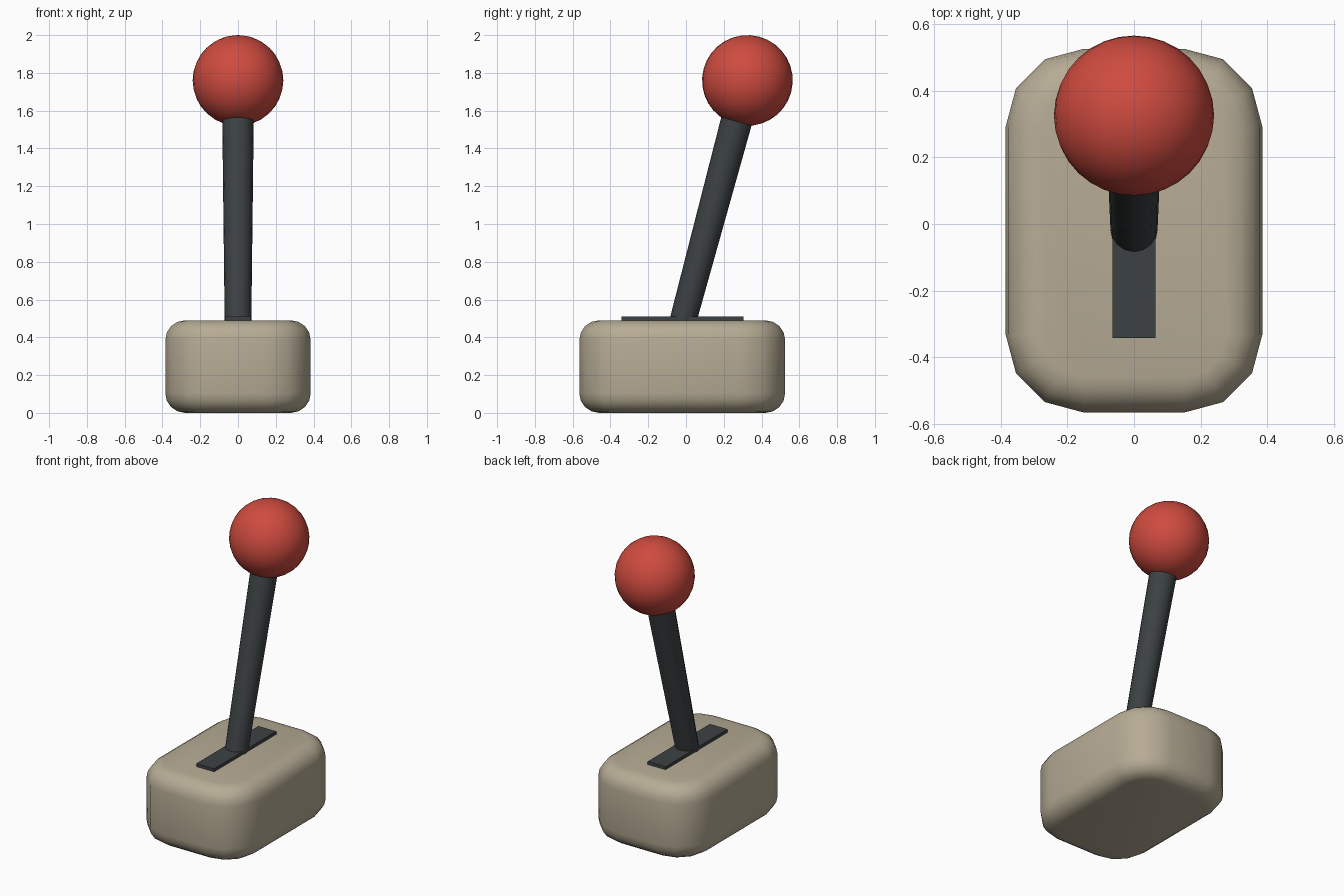
import bpy, bmesh
from math import radians, cos, sin
from mathutils import Vector, Matrix

if "Cube" in bpy.data.objects:
    bpy.data.objects.remove(bpy.data.objects["Cube"])

TILT = radians(15)
BALL = Vector((0, 0.325, 1.76))
AXIS = Vector((0, sin(TILT), cos(TILT)))
ROT = Matrix.Rotation(-TILT, 4, 'X')


def material(name, rgb):
    m = bpy.data.materials.new(name)
    m.diffuse_color = (*rgb, 1)
    m.use_nodes = True
    m.node_tree.nodes["Principled BSDF"].inputs["Base Color"].default_value = m.diffuse_color
    return m


def add(name, bm, mat, smooth=None):
    bmesh.ops.recalc_face_normals(bm, faces=bm.faces)
    me = bpy.data.meshes.new(name)
    bm.to_mesh(me)
    bm.free()
    me.materials.append(mat)
    ob = bpy.data.objects.new(name, me)
    bpy.context.collection.objects.link(ob)
    if smooth:
        bpy.ops.object.select_all(action='DESELECT')
        ob.select_set(True)
        bpy.context.view_layer.objects.active = ob
        bpy.ops.object.shade_smooth_by_angle(angle=radians(smooth))
    return ob


beige = material("beige", (0.47, 0.41, 0.30))
dark = material("dark_grey", (0.045, 0.053, 0.056))
red = material("red", (0.62, 0.07, 0.05))

# Base: stacked rounded rectangles, rounded in plan and at top and bottom rims
N, R, RIM, H = 3, 0.235, 0.105, 0.49
profile = [(RIM * (1 - cos(radians(a))), RIM * (1 - sin(radians(a))))
           for a in (90, 67.5, 45, 22.5, 0)]
profile = [(RIM - i, z) for i, z in
           [(RIM * sin(radians(a)), RIM * (1 - cos(radians(a)))) for a in (0, 22.5, 45, 67.5, 90)]]
profile += [(i, H - z) for i, z in reversed(profile)]
bm = bmesh.new()
rings = []
for inset, z in profile:
    r = R - inset
    ring = []
    for q, (sx, sy) in enumerate(((1, 1), (-1, 1), (-1, -1), (1, -1))):
        for k in range(N + 1):
            a = radians(90 * q + 90 * k / N)
            ring.append(bm.verts.new((sx * 0.15 + r * cos(a),
                                      -0.02 + sy * 0.31 + r * sin(a), z)))
    rings.append(ring)
for lo, hi in zip(rings, rings[1:]):
    for i in range(len(lo)):
        j = (i + 1) % len(lo)
        bm.faces.new((lo[i], lo[j], hi[j], hi[i]))
bm.faces.new(rings[0][::-1])
bm.faces.new(rings[-1])
add("base", bm, beige, 40)

# Slot plate on top of the base
bm = bmesh.new()
bmesh.ops.create_cube(bm, size=1, matrix=Matrix.Translation((0, -0.018, 0.495))
                      @ Matrix.Diagonal((0.13, 0.647, 0.03, 1)))
add("slot_plate", bm, dark)

# Tilted stick, slightly wider towards the knob
low, high = -1.37, -0.15
bm = bmesh.new()
bmesh.ops.create_cone(bm, cap_ends=True, segments=16, radius1=0.07, radius2=0.084,
                      depth=high - low,
                      matrix=Matrix.Translation(BALL + AXIS * (low + high) / 2) @ ROT)
add("stick", bm, dark, 40)

# Ball knob
bm = bmesh.new()
bmesh.ops.create_uvsphere(bm, u_segments=32, v_segments=16, radius=0.24,
                          matrix=Matrix.Translation(BALL) @ ROT)
add("knob", bm, red, 40)
